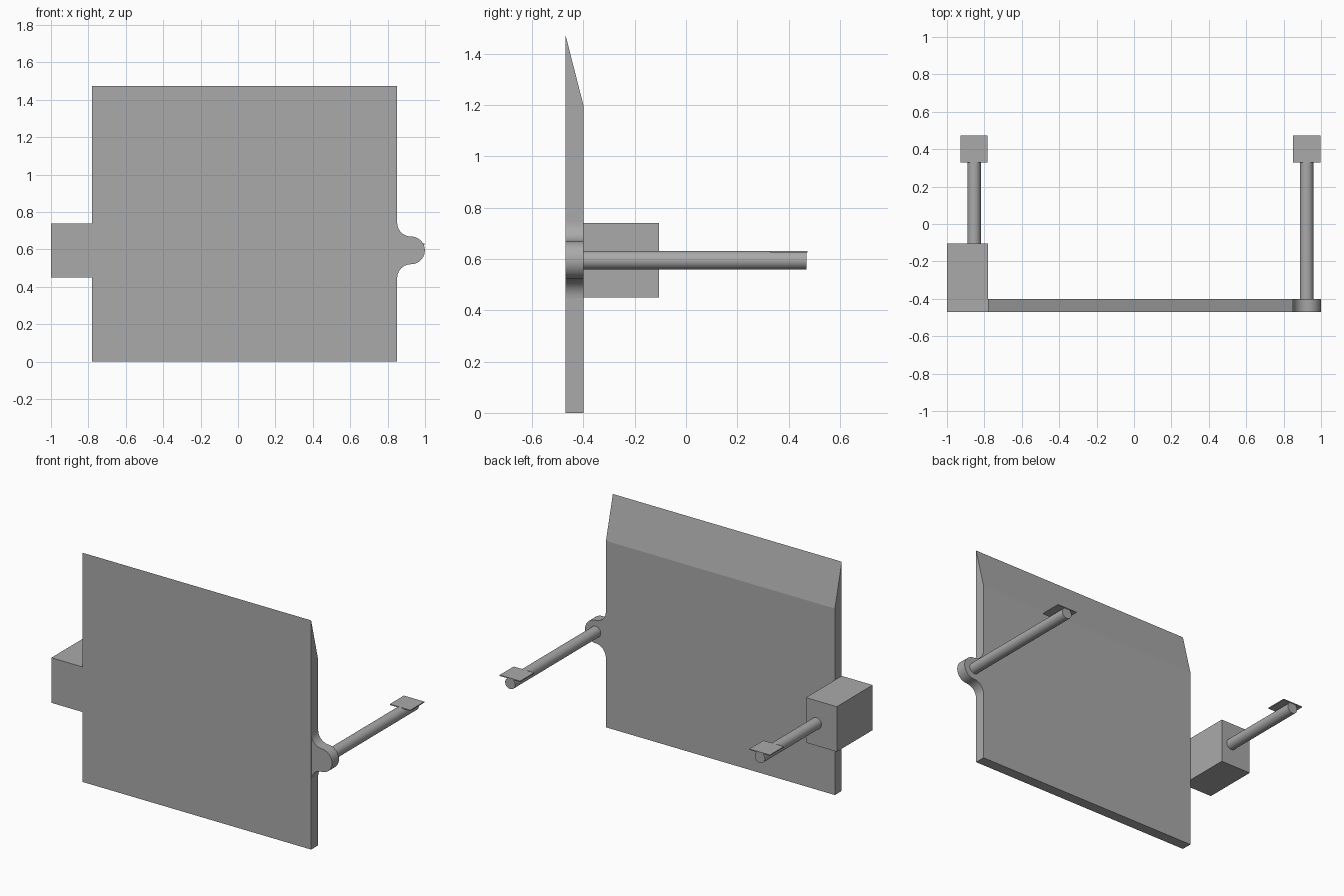
import bpy, bmesh
from math import cos, sin, radians, pi
from mathutils import Vector, Matrix

cube = bpy.data.objects.get("Cube")
if cube:
    bpy.data.objects.remove(cube, do_unlink=True)

grey = bpy.data.materials.new("plain grey")
grey.use_nodes = True
grey.diffuse_color = (0.4, 0.4, 0.4, 1)
grey.node_tree.nodes["Principled BSDF"].inputs["Base Color"].default_value = (0.4, 0.4, 0.4, 1)

FRONT, BACK, AXIS_Z = -0.47, -0.40, 0.595


def finish(bm, name, smooth=False):
    bmesh.ops.recalc_face_normals(bm, faces=bm.faces)
    mesh = bpy.data.meshes.new(name)
    bm.to_mesh(mesh)
    bm.free()
    mesh.materials.append(grey)
    obj = bpy.data.objects.new(name, mesh)
    bpy.context.collection.objects.link(obj)
    if smooth:
        bpy.ops.object.select_all(action='DESELECT')
        obj.select_set(True)
        bpy.context.view_layer.objects.active = obj
        bpy.ops.object.shade_smooth_by_angle(angle=radians(35))
    return obj


def box(name, low, high):
    low, high = Vector(low), Vector(high)
    bm = bmesh.new()
    bmesh.ops.create_cube(bm, size=1, matrix=Matrix.LocRotScale(
        (low + high) / 2, None, high - low))
    return finish(bm, name)


def prism(name, points, offset, smooth=False):
    bm = bmesh.new()
    face = bm.faces.new([bm.verts.new(p) for p in points])
    new = bmesh.ops.extrude_face_region(bm, geom=[face])["geom"]
    bmesh.ops.translate(bm, vec=offset, verts=[v for v in new if isinstance(v, bmesh.types.BMVert)])
    return finish(bm, name, smooth)


def arc(x, z, r, start, end, steps):
    angles = [radians(start + (end - start) * i / steps) for i in range(steps + 1)]
    return [(x + r * cos(a), FRONT, z + r * sin(a)) for a in angles]


# Panel with a long chamfer along the top of its back
prism("panel", [(-0.78, FRONT, 0), (-0.78, BACK, 0), (-0.78, BACK, 1.2),
                (-0.78, FRONT, 1.475)], (1.63, 0, 0))

# Rounded lug blended into the panel edge
lug_x, r = 0.925, 0.074
outline = (arc(lug_x, AXIS_Z - 2 * r, r, 180, 90, 10)
           + arc(lug_x, AXIS_Z, r, -90, 90, 20)[1:]
           + arc(lug_x, AXIS_Z + 2 * r, r, 270, 180, 10)[1:])
prism("left_lug", outline, (0, BACK - FRONT, 0), smooth=True)

# Block on the other edge
box("right_block", (-1, FRONT, 0.45), (-0.78, -0.105, 0.74))

# Rods, each with a thin square tab on its end
for side, x, start in (("left", 0.923, BACK), ("right", -0.855, -0.105)):
    bm = bmesh.new()
    bmesh.ops.create_cone(bm, cap_ends=True, segments=32, radius1=0.036, radius2=0.036,
                          depth=0.47 - start,
                          matrix=Matrix.Translation((x, (start + 0.47) / 2, AXIS_Z))
                          @ Matrix.Rotation(pi / 2, 4, 'X'))
    finish(bm, side + "_rod", smooth=True)
    box(side + "_tab", (x - 0.073, 0.33, 0.625), (x + 0.073, 0.473, 0.631))
